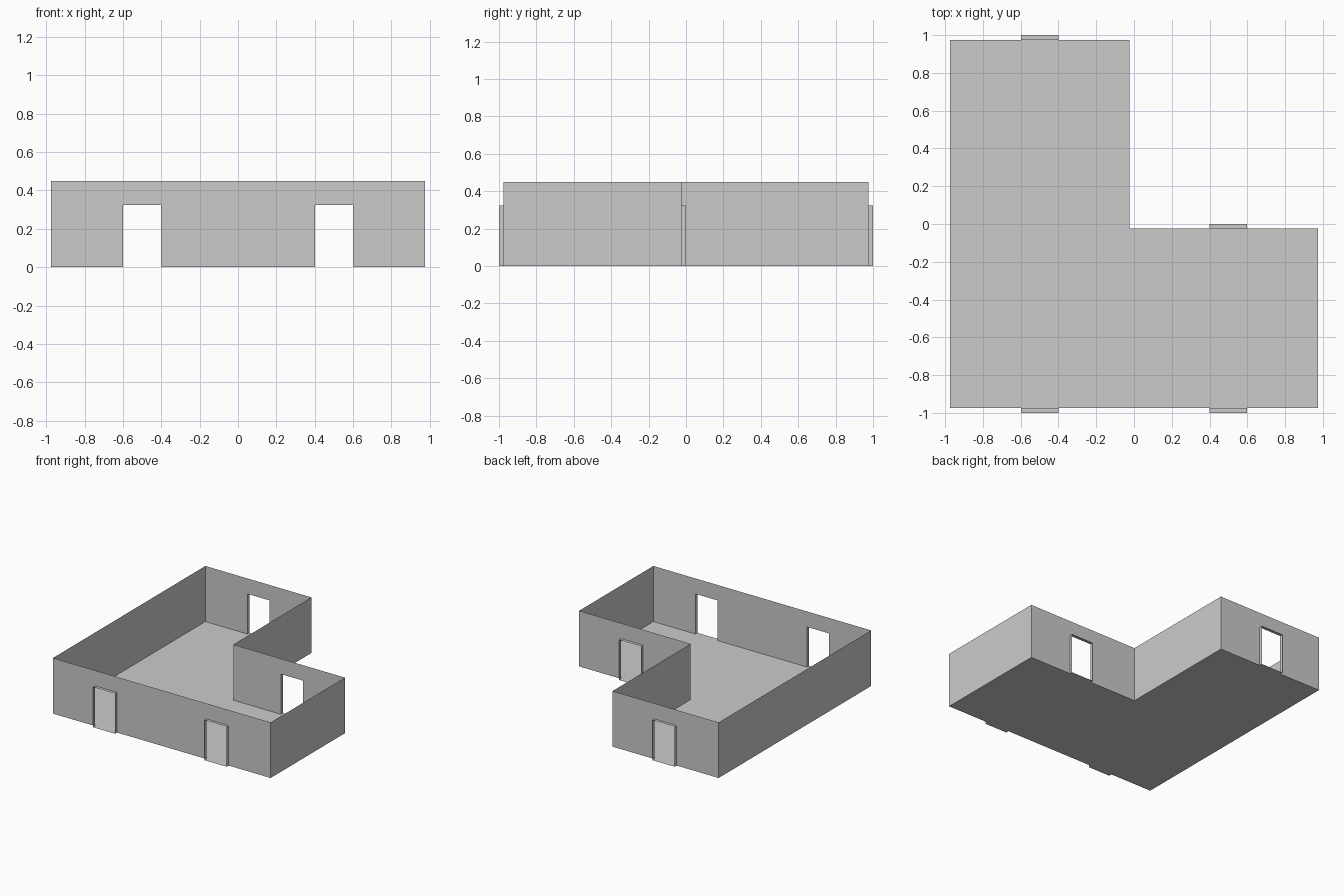
import bpy
import bmesh

if "Cube" in bpy.data.objects:
    bpy.data.objects.remove(bpy.data.objects["Cube"])

OUT = 0.975      # outer wall line
INNER = -0.025   # wall line of the notch corner
HEIGHT = 0.45
DOOR_H = 0.325
DOOR_R = 0.099   # half door width
LIP = 0.025      # how far each door sleeve stands out


def make_object(name, faces):
    bm = bmesh.new()
    for pts in faces:
        bm.faces.new([bm.verts.new(p) for p in pts])
    bmesh.ops.remove_doubles(bm, verts=bm.verts, dist=1e-5)
    mesh = bpy.data.meshes.new(name)
    bm.to_mesh(mesh)
    bm.free()
    obj = bpy.data.objects.new(name, mesh)
    bpy.context.collection.objects.link(obj)
    return obj


def wall(a, b, doors=()):
    """Single-sheet wall from a to b; doors notch its lower edge (walls along x)."""
    d = 1 if b[0] > a[0] else -1
    pts = [(*a, 0)]
    for x in sorted(doors, key=lambda v: v * d):
        x0, x1 = x - d * DOOR_R, x + d * DOOR_R
        pts += [(x0, a[1], 0), (x0, a[1], DOOR_H),
                (x1, a[1], DOOR_H), (x1, a[1], 0)]
    return pts + [(*b, 0), (*b, HEIGHT), (*a, HEIGHT)]


def door_sleeve(name, x, y, side):
    """Thin open sleeve: threshold, jambs and lintel."""
    ring = [(x - DOOR_R, 0), (x + DOOR_R, 0),
            (x + DOOR_R, DOOR_H), (x - DOOR_R, DOOR_H)]
    y1 = y + side * LIP
    faces = []
    for p, q in zip(ring, ring[1:] + ring[:1]):
        faces.append([(p[0], y, p[1]), (q[0], y, q[1]),
                      (q[0], y1, q[1]), (p[0], y1, p[1])])
    make_object(name, faces)


# L-shaped plan, counter-clockwise, with the doors in each wall
plan = [(-OUT, -OUT), (OUT, -OUT), (OUT, INNER),
        (INNER, INNER), (INNER, OUT), (-OUT, OUT)]
wall_doors = {0: (-0.5, 0.5), 2: (0.5,), 4: (-0.5,)}

# Floor
make_object("floor", [[(x, y, 0) for x, y in plan]])

# Walls
make_object("walls", [wall(plan[i], plan[(i + 1) % 6], wall_doors.get(i, ()))
                      for i in range(6)])

# Door sleeves
for name, x, y, side in (("front_left_door_frame", -0.5, -OUT, -1),
                         ("front_right_door_frame", 0.5, -OUT, -1),
                         ("notch_door_frame", 0.5, INNER, 1),
                         ("back_door_frame", -0.5, OUT, 1)):
    door_sleeve(name, x, y, side)
